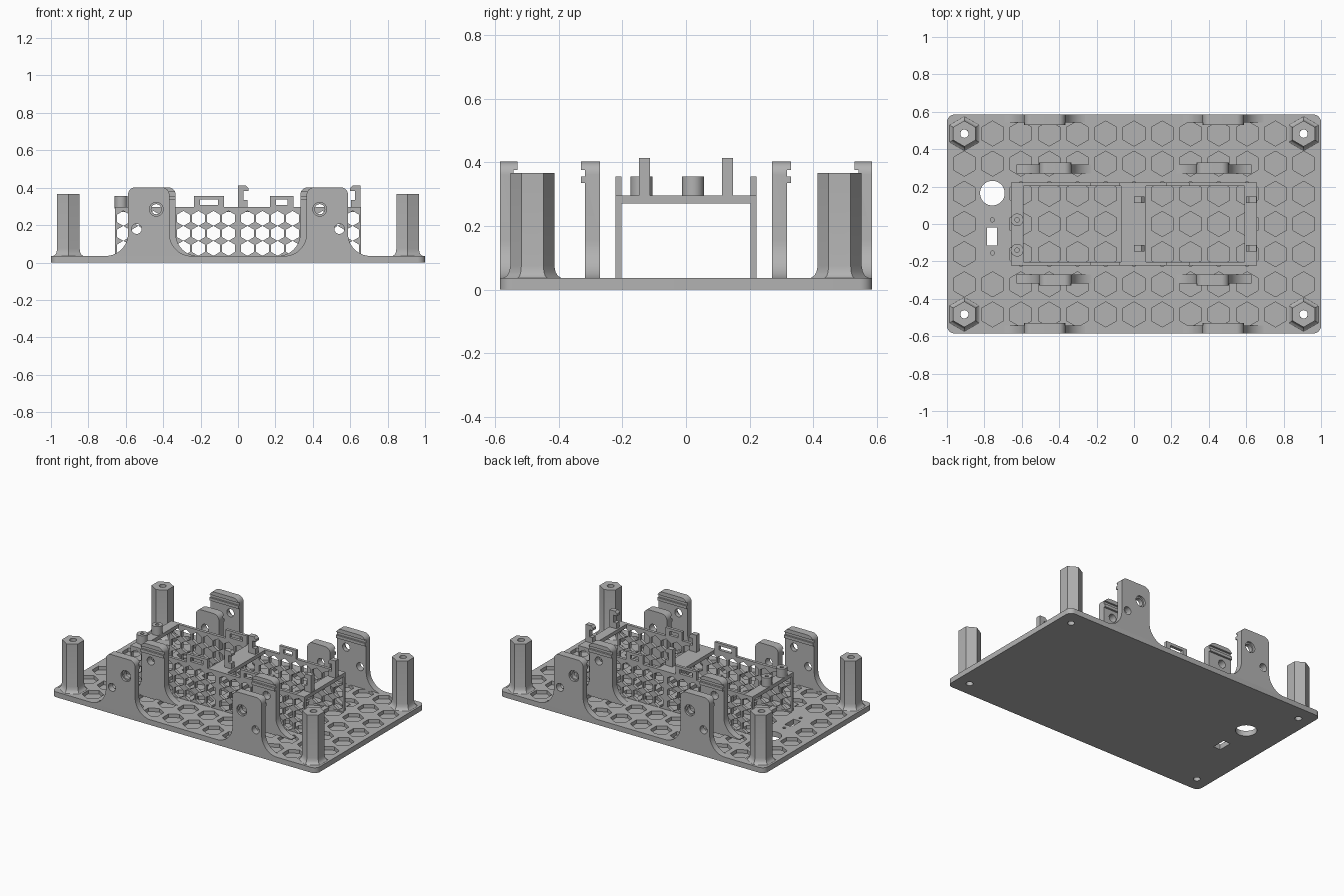
import bpy, bmesh, math
from mathutils import Matrix

if "Cube" in bpy.data.objects:
    bpy.data.objects.remove(bpy.data.objects["Cube"])

grey = bpy.data.materials.new("plastic grey")
grey.diffuse_color = (0.45, 0.45, 0.45, 1)
grey.use_nodes = True
grey.node_tree.nodes["Principled BSDF"].inputs["Base Color"].default_value = grey.diffuse_color


def finish(bm, name):
    bmesh.ops.recalc_face_normals(bm, faces=bm.faces)
    me = bpy.data.meshes.new(name)
    bm.to_mesh(me)
    bm.free()
    me.materials.append(grey)
    ob = bpy.data.objects.new(name, me)
    bpy.context.collection.objects.link(ob)
    return ob


def add_box(bm, x0, x1, y0, y1, z0, z1):
    m = Matrix.Translation(((x0 + x1) / 2, (y0 + y1) / 2, (z0 + z1) / 2))
    m = m @ Matrix.Diagonal((abs(x1 - x0), abs(y1 - y0), abs(z1 - z0), 1))
    bmesh.ops.create_cube(bm, size=1, matrix=m)


def add_prism(bm, pts, a, b, axis="z"):
    """Extrude a 2D outline from a to b along z, or along y (outline in xz)."""
    place = (lambda p, h: (p[0], p[1], h)) if axis == "z" else (lambda p, h: (p[0], h, p[1]))
    lo = [bm.verts.new(place(p, a)) for p in pts]
    hi = [bm.verts.new(place(p, b)) for p in pts]
    n = len(pts)
    faces = [bm.faces.new(lo), bm.faces.new(hi[::-1])]
    for i in range(n):
        j = (i + 1) % n
        faces.append(bm.faces.new((lo[i], hi[i], hi[j], lo[j])))
    bmesh.ops.recalc_face_normals(bm, faces=faces)


def ngon(cx, cy, r, n):
    """Regular outline with a corner pointing along the second axis."""
    return [(cx + r * math.sin(2 * math.pi * i / n), cy + r * math.cos(2 * math.pi * i / n))
            for i in range(n)]


def arc(cx, cy, r, a0, a1, n=8):
    return [(cx + r * math.cos(math.radians(a0 + (a1 - a0) * i / n)),
             cy + r * math.sin(math.radians(a0 + (a1 - a0) * i / n))) for i in range(n + 1)]


def cut(ob, bm_cut):
    cutter = finish(bm_cut, "cutter")
    mod = ob.modifiers.new("cut", "BOOLEAN")
    mod.operation, mod.solver, mod.object = "DIFFERENCE", "EXACT", cutter
    deps = bpy.context.evaluated_depsgraph_get()
    me = bpy.data.meshes.new_from_object(ob.evaluated_get(deps))
    ob.modifiers.clear()
    ob.data = me
    bpy.data.objects.remove(cutter)


PX, PY = 0.907, 0.483          # standoff positions
T = 0.036                      # plate thickness

# base plate with rounded corners, hex pockets and through holes
bm = bmesh.new()
outline = (arc(.96, .545, .04, 0, 90) + arc(-.96, .545, .04, 90, 180)
           + arc(-.96, -.545, .04, 180, 270) + arc(.96, -.545, .04, 270, 360))
add_prism(bm, outline, 0, T)
plate = finish(bm, "base_plate")
c = bmesh.new()
for i in range(-6, 7):
    for j in range(-3, 4):
        if (abs(i) == 6 and abs(j) == 3) or (i == -5 and abs(j) <= 1):
            continue
        add_prism(c, ngon(i * .1512, j * .1612, .067, 6), .012, .1)
for sx in (-1, 1):
    for sy in (-1, 1):
        add_prism(c, ngon(sx * PX, sy * PY, .022, 20), -.1, .1)
add_prism(c, ngon(-.757, .165, .066, 36), -.1, .1)
add_box(c, -.785, -.732, -.115, -.02, -.1, .1)
for y in (.022, -.155):
    add_prism(c, ngon(-.757, y, .011, 12), .012, .1)
cut(plate, c)

# hexagonal corner standoffs with flared feet and bores
for sx in (-1, 1):
    for sy in (-1, 1):
        bm = bmesh.new()
        prof = [(.022, T), (.092, T), (.08, .043), (.073, .055), (.069, .075), (.069, .367), (.022, .367)]
        rings = []
        for k, (r, z) in enumerate(prof):
            n = 24
            ring = []
            for i in range(n):
                a = 2 * math.pi * i / n
                d = (a + math.pi / 6) % (math.pi / 3) - math.pi / 6
                f = r if k in (0, 6) else r * math.cos(math.pi / 6) / math.cos(math.pi / 6 - abs(d))
                ring.append(bm.verts.new((sx * PX + f * math.sin(a), sy * PY + f * math.cos(a), z)))
            rings.append(ring)
        for k in range(len(prof)):
            a, b = rings[k], rings[(k + 1) % len(prof)]
            for i in range(n):
                j = (i + 1) % n
                bm.faces.new((a[i], a[j], b[j], b[i]))
        finish(bm, "standoff")


def bracket(name, sx, sy, x0, x1, y_back, y_body, y_hook, holes):
    """Upright ear with flared foot; ridges near the top form a groove."""
    pts = (arc(x0 - .12, .155, .12, -90, 0, 12) + arc(x0 + .04, .362, .04, 180, 90)
           + arc(x1 - .04, .362, .04, 90, 0) + arc(x1 + .12, .155, .12, 180, 270, 12))
    pts = [(x0 - .12, .03)] + pts + [(x1 + .12, .03)]
    bm = bmesh.new()
    add_prism(bm, [(sx * x, z) for x, z in pts], sy * y_back, sy * y_hook, "y")
    ob = finish(bm, name)
    c = bmesh.new()
    over = y_hook + (.05 if y_hook > y_back else -.05)
    add_box(c, sx * (x0 - .3), sx * (x1 + .3), sy * y_body, sy * over, -.1, .335)
    add_box(c, sx * (x0 - .3), sx * (x1 + .3), sy * y_body, sy * over, .355, .376)
    cut(ob, c)
    c = bmesh.new()
    for x, z, r in holes:
        add_prism(c, ngon(sx * x, z, r, 24), sy * (y_back - .1), sy * (y_back + .1), "y")
    cut(ob, c)
    return ob


# four outer and four inner board brackets
for sx in (-1, 1):
    for sy in (-1, 1):
        ob = bracket("outer_bracket", sx, sy, .367, .588, .585, .542, .53,
                     [(.437, .285, .027), (.542, .18, .027)])
        c = bmesh.new()
        add_prism(c, ngon(sx * .437, .285, .037, 24), sy * .57, sy * .65, "y")
        cut(ob, c)
        bracket("inner_bracket", sx, sy, .333, .507, .27, .317, .33, [(.437, .285, .027)])

# perforated cage walls
for sy in (-1, 1):
    bm = bmesh.new()
    add_box(bm, -.657, .657, sy * .202, sy * .222, .03, .296)
    wall = finish(bm, "cage_wall")
    c = bmesh.new()
    for s in (-1, 1):
        for i in range(8):
            for j in range(3):
                add_prism(c, ngon(s * (.051 + .0803 * i), .076 + .08 * j, .04, 6),
                          sy * .1, sy * .3, "y")
    cut(wall, c)
    # strap loops on the wall's upper edge
    for x0, x1 in ((-.235, -.075), (.17, .297)):
        bm = bmesh.new()
        y0, y1 = sy * .202, sy * .222
        add_box(bm, x0, x0 + .032, y0, y1, .29, .355)
        add_box(bm, x1 - .032, x1, y0, y1, .29, .355)
        add_box(bm, x0 + .032, x1 - .032, y0, y1, .336, .355)
        add_box(bm, x0 + .032, x1 - .032, y0, y1, .29, .308)
        finish(bm, "strap_loop")

# bars joining the walls across the top
for x0, x1 in ((-.657, -.592), (-.07, .063), (.592, .657)):
    bm = bmesh.new()
    add_box(bm, x0, x1, -.205, .205, .271, .296)
    finish(bm, "top_bar")

# snap clips facing each other
clip = [(0, .29), (.052, .29), (.052, .335), (.03, .335), (.03, .383),
        (.055, .383), (.055, .398), (.04, .413), (0, .413)]
for x, s in ((0, 1), (.655, -1)):
    for y in (-.13, .13):
        bm = bmesh.new()
        add_prism(bm, [(x + s * u, z) for u, z in clip], y - .017, y + .017, "y")
        finish(bm, "snap_clip")

# round screw bosses
for y in (.022, -.14):
    bm = bmesh.new()
    add_prism(bm, ngon(-.625, y, .034, 28), .29, .355)
    boss = finish(bm, "screw_boss")
    c = bmesh.new()
    add_prism(c, ngon(-.625, y, .012, 14), .3, .4)
    cut(boss, c)

for ob in bpy.context.scene.objects:
    ob.select_set(True)
    bpy.context.view_layer.objects.active = ob
bpy.ops.object.shade_smooth_by_angle(angle=math.radians(30))
